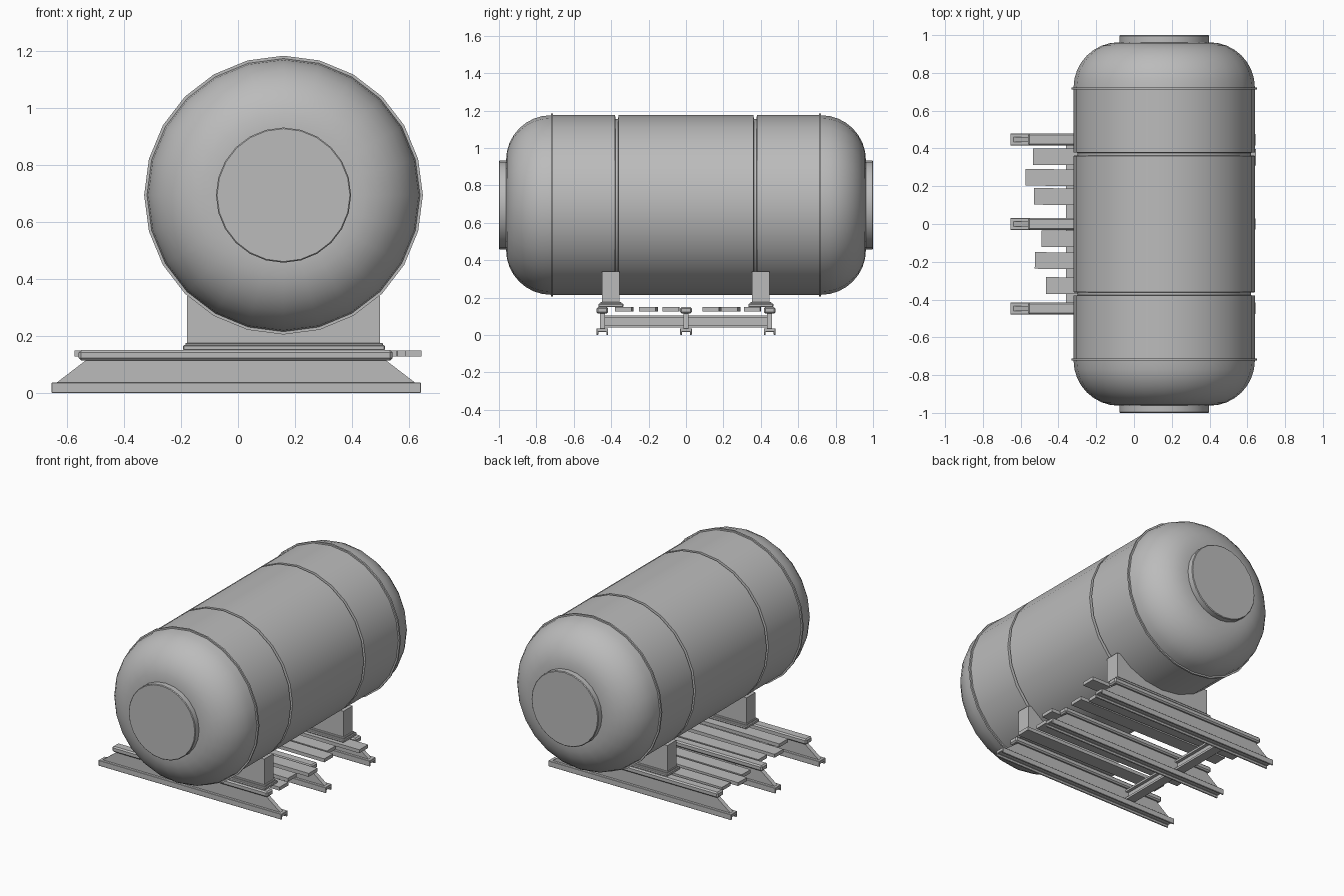
import bpy, bmesh, math, random
from mathutils import Matrix

random.seed(4)
cube = bpy.data.objects.get("Cube")
if cube:
    bpy.data.objects.remove(cube, do_unlink=True)

grey = bpy.data.materials.new("plain grey")
grey.use_nodes = True
COLOR = (0.5, 0.5, 0.5, 1)
grey.diffuse_color = COLOR
grey.node_tree.nodes["Principled BSDF"].inputs["Base Color"].default_value = COLOR


def finish(name, bm, bevel=0.0, smooth=False):
    bmesh.ops.recalc_face_normals(bm, faces=bm.faces)
    mesh = bpy.data.meshes.new(name)
    bm.to_mesh(mesh)
    bm.free()
    mesh.materials.append(grey)
    ob = bpy.data.objects.new(name, mesh)
    bpy.context.collection.objects.link(ob)
    if bevel:
        mod = ob.modifiers.new("soft edges", "BEVEL")
        mod.width = bevel
        mod.segments = 1
    if smooth:
        bpy.ops.object.select_all(action="DESELECT")
        ob.select_set(True)
        bpy.context.view_layer.objects.active = ob
        bpy.ops.object.shade_smooth_by_angle(angle=math.radians(35))
    return ob


def box(name, x, y, z, bevel=0.0, turn=0.0):
    bm = bmesh.new()
    bmesh.ops.create_cube(bm, size=1)
    size = [b - a for a, b in (x, y, z)]
    mid = [(a + b) / 2 for a, b in (x, y, z)]
    bm.transform(Matrix.Translation(mid) @ Matrix.Rotation(turn, 4, "Z")
                 @ Matrix.Diagonal((*size, 1)))
    return finish(name, bm, bevel)


def prism(name, outline, axis, start, end, bevel=0.0):
    """Extrude an outline in (x or y, z) along the other horizontal axis."""
    bm = bmesh.new()
    place = (lambda p: (start, p[0], p[1])) if axis == "x" else (lambda p: (p[0], start, p[1]))
    face = bm.faces.new([bm.verts.new(place(p)) for p in outline])
    out = bmesh.ops.extrude_face_region(bm, geom=[face])
    verts = [v for v in out["geom"] if isinstance(v, bmesh.types.BMVert)]
    d = end - start
    bmesh.ops.translate(bm, verts=verts, vec=(d, 0, 0) if axis == "x" else (0, d, 0))
    return finish(name, bm, bevel)


# Tank: half profile of (distance along y, radius), mirrored and spun
R, DOME, CAP, GROOVE = 0.48, 0.24, 0.2375, 0.46
half = [(0.361, R), (0.363, GROOVE), (0.377, GROOVE), (0.379, R),
        (0.711, R), (0.711, 0.49), (0.722, 0.49), (0.722, R)]
for i in range(1, 9):
    a = math.radians(90 * i / 8)
    half.append((0.722 + DOME * math.sin(a), DOME + DOME * math.cos(a)))
half += [(0.962, CAP), (0.996, CAP), (1.0, CAP - 0.004), (1.0, 0)]
profile = [(-y, r) for y, r in reversed(half)] + half
bm = bmesh.new()
verts = [bm.verts.new((0, y, r)) for y, r in profile]
edges = [bm.edges.new(pair) for pair in zip(verts, verts[1:])]
bmesh.ops.spin(bm, geom=verts + edges, cent=(0, 0, 0), axis=(0, 1, 0),
               angle=math.tau, steps=24, use_duplicate=False)
bmesh.ops.remove_doubles(bm, verts=bm.verts, dist=0.0005)
bm.transform(Matrix.Translation((0.16, 0, 0.695)))
finish("tank", bm, smooth=True)

# Two saddles with stepped feet
for side, y in (("front", -0.402), ("back", 0.4)):
    box(side + "_saddle", (-0.18, 0.5), (y - 0.046, y + 0.046), (0.17, 0.34))
    box(side + "_saddle_step", (-0.185, 0.51), (y - 0.056, y + 0.056), (0.16, 0.176), 0.003)
    box(side + "_saddle_foot", (-0.193, 0.517), (y - 0.067, y + 0.067), (0.149, 0.168), 0.004)

# Three skid beams: channel foot, tapered web and top flange
for side, y in (("front", -0.447), ("middle", 0.0), ("back", 0.447)):
    foot = [(0.031, 0), (0.031, 0.036), (-0.031, 0.036), (-0.031, 0),
            (-0.022, 0), (-0.022, 0.016), (0.022, 0.016), (0.022, 0)]
    prism(side + "_skid_foot", [(y + a, z) for a, z in foot], "x", -0.655, 0.643, 0.002)
    web = [(-0.64, 0.034), (0.625, 0.034), (0.515, 0.118), (-0.53, 0.118)]
    prism(side + "_skid_web", web, "y", y - 0.014, y + 0.014)
    box(side + "_skid_top", (-0.56, 0.543), (y - 0.031, y + 0.031), (0.114, 0.15), 0.008)

# Cross beam joining the skids
for y0, y1, side in ((-0.44, -0.01, "front"), (0.01, 0.44, "back")):
    box(side + "_cross_web", (-0.34, -0.32), (y0, y1), (0.045, 0.1))
    for level, z in (("lower", 0.04), ("upper", 0.092)):
        box(f"{side}_cross_{level}_flange", (-0.36, -0.3), (y0, y1), (z, z + 0.013))

# Loose deck planks of uneven length: (y centre, left end, right end)
planks = [(-0.33, -0.465, 0.56), (-0.2, -0.525, 0.53), (-0.08, -0.49, 0.59),
          (0.14, -0.53, 0.55), (0.24, -0.575, 0.5), (0.355, -0.535, 0.645)]
for i, (y, x0, x1) in enumerate(planks):
    box(f"deck_plank_{i + 1}", (x0, x1), (y - 0.044, y + 0.044), (0.127, 0.149),
        turn=math.radians(random.uniform(-1, 1)))
